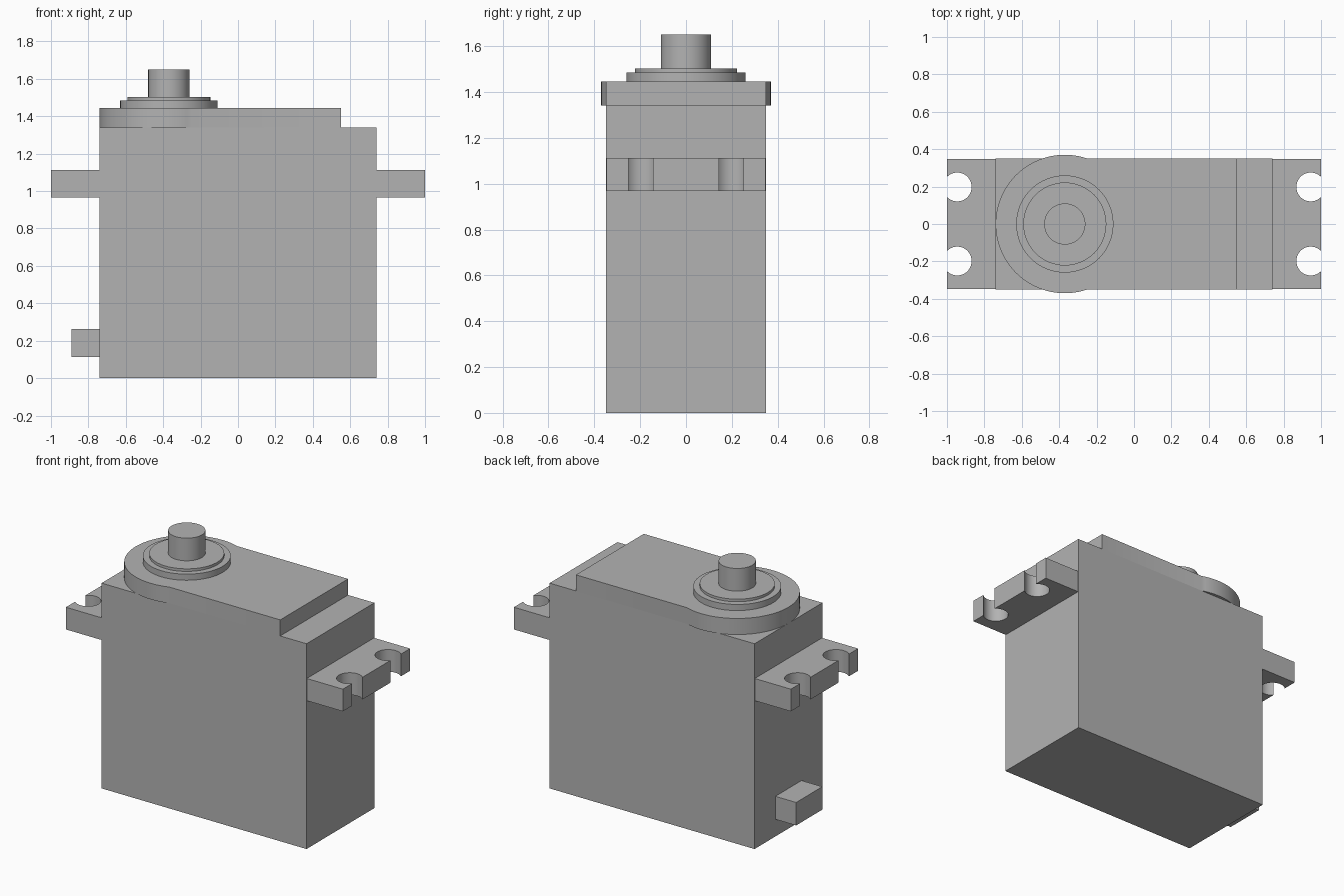
import bpy
import bmesh
from math import asin, cos, sin, pi, radians, tau

cube = bpy.data.objects.get("Cube")
if cube:
    bpy.data.objects.remove(cube, do_unlink=True)

# One plain grey for the whole model
grey = bpy.data.materials.new("grey plastic")
grey.use_nodes = True
colour = (0.45, 0.45, 0.45, 1)
grey.diffuse_color = colour
grey.node_tree.nodes["Principled BSDF"].inputs["Base Color"].default_value = colour


def arc(cx, cy, r, start, end, steps):
    """Points along an arc, both ends included."""
    angles = [start + (end - start) * i / steps for i in range(steps + 1)]
    return [(cx + r * cos(a), cy + r * sin(a)) for a in angles]


def prism(name, outline, z0, z1):
    """Extrude a flat outline from z0 up to z1."""
    bm = bmesh.new()
    base = bm.faces.new([bm.verts.new((x, y, z0)) for x, y in outline])
    top = bmesh.ops.extrude_face_region(bm, geom=[base], use_keep_orig=True)
    verts = [v for v in top["geom"] if isinstance(v, bmesh.types.BMVert)]
    bmesh.ops.translate(bm, verts=verts, vec=(0, 0, z1 - z0))
    bmesh.ops.recalc_face_normals(bm, faces=bm.faces)
    mesh = bpy.data.meshes.new(name)
    bm.to_mesh(mesh)
    bm.free()
    mesh.materials.append(grey)
    obj = bpy.data.objects.new(name, mesh)
    bpy.context.collection.objects.link(obj)
    bpy.ops.object.select_all(action="DESELECT")
    obj.select_set(True)
    bpy.context.view_layer.objects.active = obj
    bpy.ops.object.shade_smooth_by_angle(angle=radians(30))
    return obj


def box(name, x0, x1, half_y, z0, z1):
    return prism(name, [(x0, -half_y), (x1, -half_y), (x1, half_y), (x0, half_y)], z0, z1)


def disc(name, r, z0, z1):
    return prism(name, arc(SHAFT_X, 0, r, 0, tau, 64)[:-1], z0, z1)


SHAFT_X = -0.37
HALF_W = 0.35
BODY_X = 0.74
BODY_TOP = 1.34
CAP_TOP = 1.445

# Main case
box("case", -BODY_X, BODY_X, HALF_W, 0, BODY_TOP)

# Gear cover: a block whose shaft end is a slightly wider round
cover_r = 0.37
a = asin(HALF_W / cover_r)
cover = arc(SHAFT_X, 0, cover_r, a, tau - a, 64) + [(0.55, -HALF_W), (0.55, HALF_W)]
prism("gear_cover", cover, BODY_TOP, CAP_TOP)

# Stepped collar and output shaft
disc("collar_lower", 0.26, CAP_TOP, 1.485)
disc("collar_upper", 0.222, 1.485, 1.502)
disc("output_shaft", 0.11, 1.502, 1.65)

# Mounting ears with two open screw holes each
hole_x, hole_y, hole_r, ear_x, ear_y = 0.945, 0.198, 0.077, 1.0, 0.347
mouth = asin(((hole_r ** 2 - (ear_x - hole_x) ** 2) ** 0.5) / hole_r)
for side, name in ((1, "left_ear"), (-1, "right_ear")):
    outline = [(BODY_X, ear_y), (BODY_X, -ear_y), (ear_x, -ear_y)]
    for y in (-hole_y, hole_y):
        outline += arc(hole_x, y, hole_r, -mouth, mouth - tau, 32)
    outline.append((ear_x, ear_y))
    prism(name, [(side * x, y) for x, y in outline], 0.967, 1.112)

# Cable outlet
box("cable_outlet", -0.89, -BODY_X, 0.135, 0.112, 0.262)
